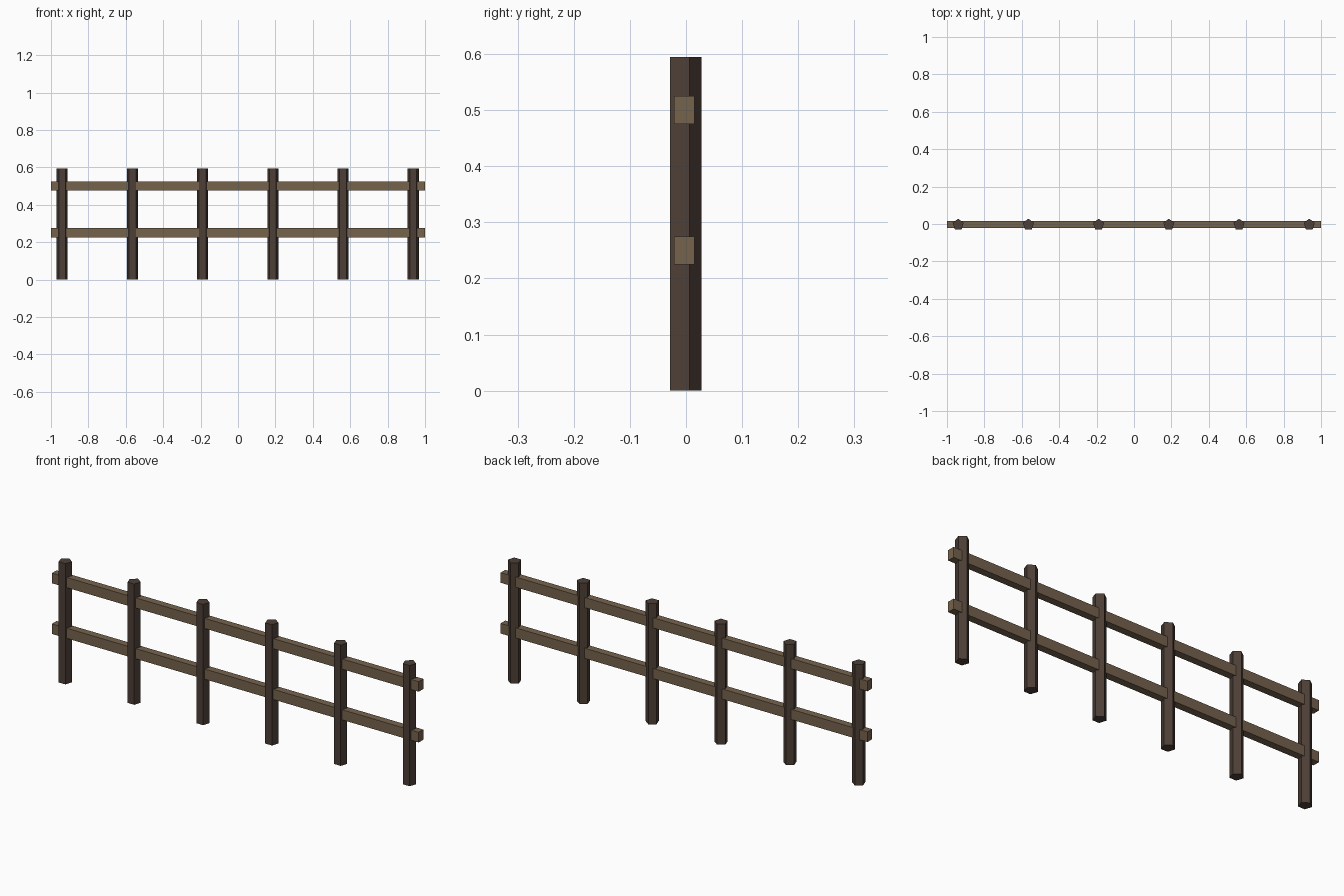
import bpy
import math

if "Cube" in bpy.data.objects:
    bpy.data.objects.remove(bpy.data.objects["Cube"])


def material(name, color):
    m = bpy.data.materials.new(name)
    m.diffuse_color = (*color, 1)
    m.use_nodes = True
    m.node_tree.nodes["Principled BSDF"].inputs["Base Color"].default_value = m.diffuse_color
    return m


dark_wood = material("dark_wood", (0.075, 0.050, 0.038))
light_wood = material("light_wood", (0.18, 0.125, 0.075))

HEIGHT = 0.595
RADIUS = 0.031
CENTRE_Y = -0.003

# Six five-sided posts, one corner pointing to the back, flat face to the front
for i in range(6):
    x = -0.94 + i * 0.3754
    bpy.ops.mesh.primitive_cylinder_add(vertices=5, radius=RADIUS, depth=HEIGHT,
                                        location=(x, CENTRE_Y, HEIGHT / 2))
    post = bpy.context.object
    post.name = f"post_{i + 1}"
    # The corner direction is read from the mesh so that it ends up on +y
    v = post.data.vertices[0].co
    post.rotation_euler.z = math.pi / 2 - math.atan2(v.y, v.x)
    post.data.materials.append(dark_wood)

# Two long rails running through the posts
for name, z in (("lower_rail", 0.25), ("upper_rail", 0.50)):
    bpy.ops.mesh.primitive_cube_add(size=1, location=(0, CENTRE_Y, z))
    rail = bpy.context.object
    rail.name = name
    rail.scale = (2.0, 0.036, 0.05)
    rail.data.materials.append(light_wood)
